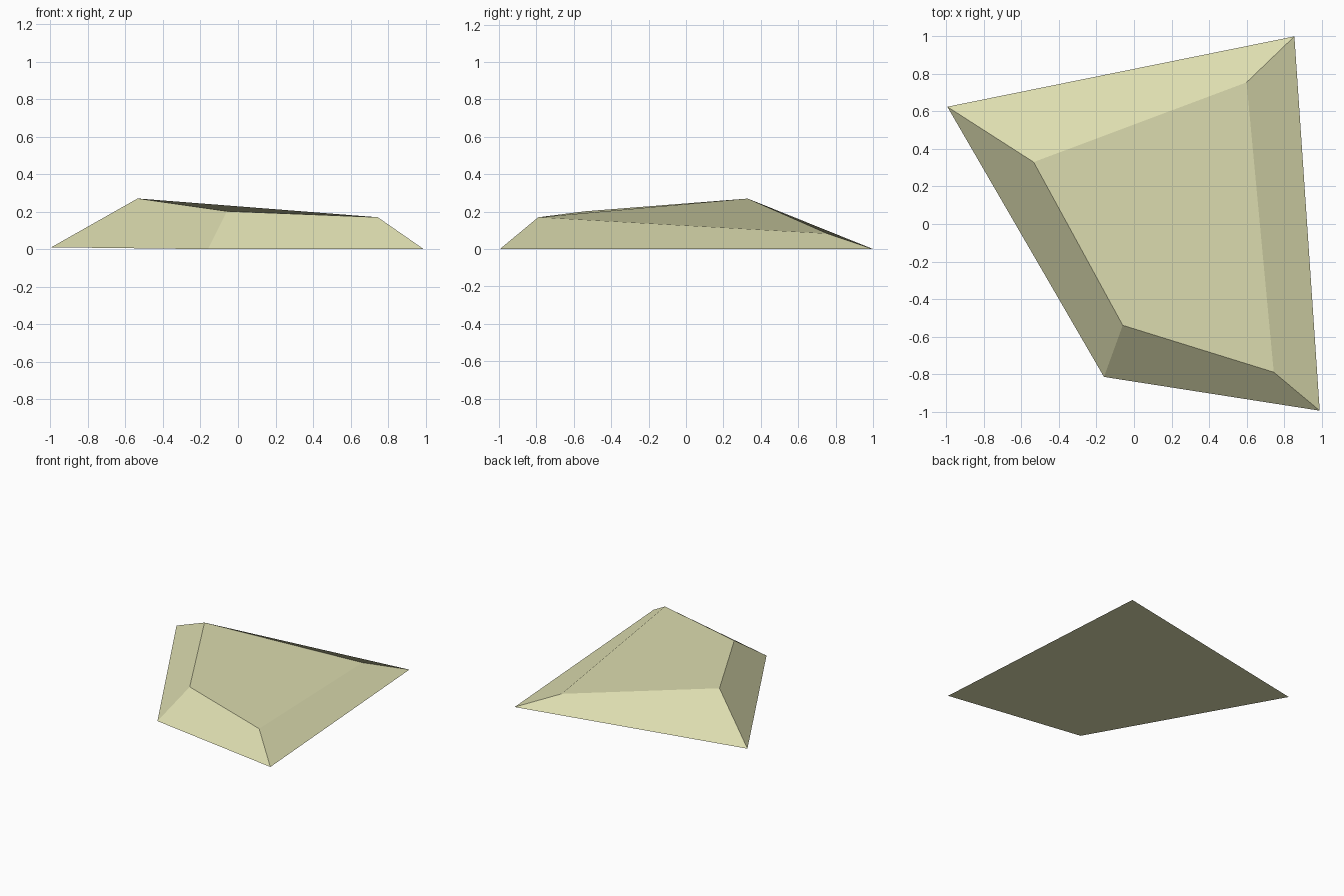
import bpy, bmesh

cube = bpy.data.objects.get("Cube")
if cube:
    bpy.data.objects.remove(cube, do_unlink=True)

# Pale sand colour for the whole stone
sand = bpy.data.materials.new("pale_sand")
sand.use_nodes = True
colour = (0.72, 0.72, 0.43, 1)
sand.diffuse_color = colour
bsdf = next(n for n in sand.node_tree.nodes if n.type == "BSDF_PRINCIPLED")
bsdf.inputs["Base Color"].default_value = colour

# Corner loops, counter-clockwise from the back right corner
base_loop = [(-0.995, 0.625, 0.01), (-0.16, -0.815, 0), (0.99, -0.995, 0), (0.855, 1.0, 0)]
top_loop = [(-0.535, 0.33, 0.27), (-0.06, -0.54, 0.202), (0.745, -0.79, 0.17), (0.6, 0.755, 0.083)]

# Slab: base, sloping sides and tilted top
bm = bmesh.new()
base = [bm.verts.new(p) for p in base_loop]
top = [bm.verts.new(p) for p in top_loop]
bm.faces.new(top)
bm.faces.new([base[0]] + base[:0:-1])
for i in range(len(base)):
    j = (i + 1) % len(base)
    bm.faces.new((base[i], base[j], top[j], top[i]))

mesh = bpy.data.meshes.new("stone_slab")
bm.to_mesh(mesh)
bm.free()
mesh.materials.append(sand)
slab = bpy.data.objects.new("stone_slab", mesh)
bpy.context.collection.objects.link(slab)
